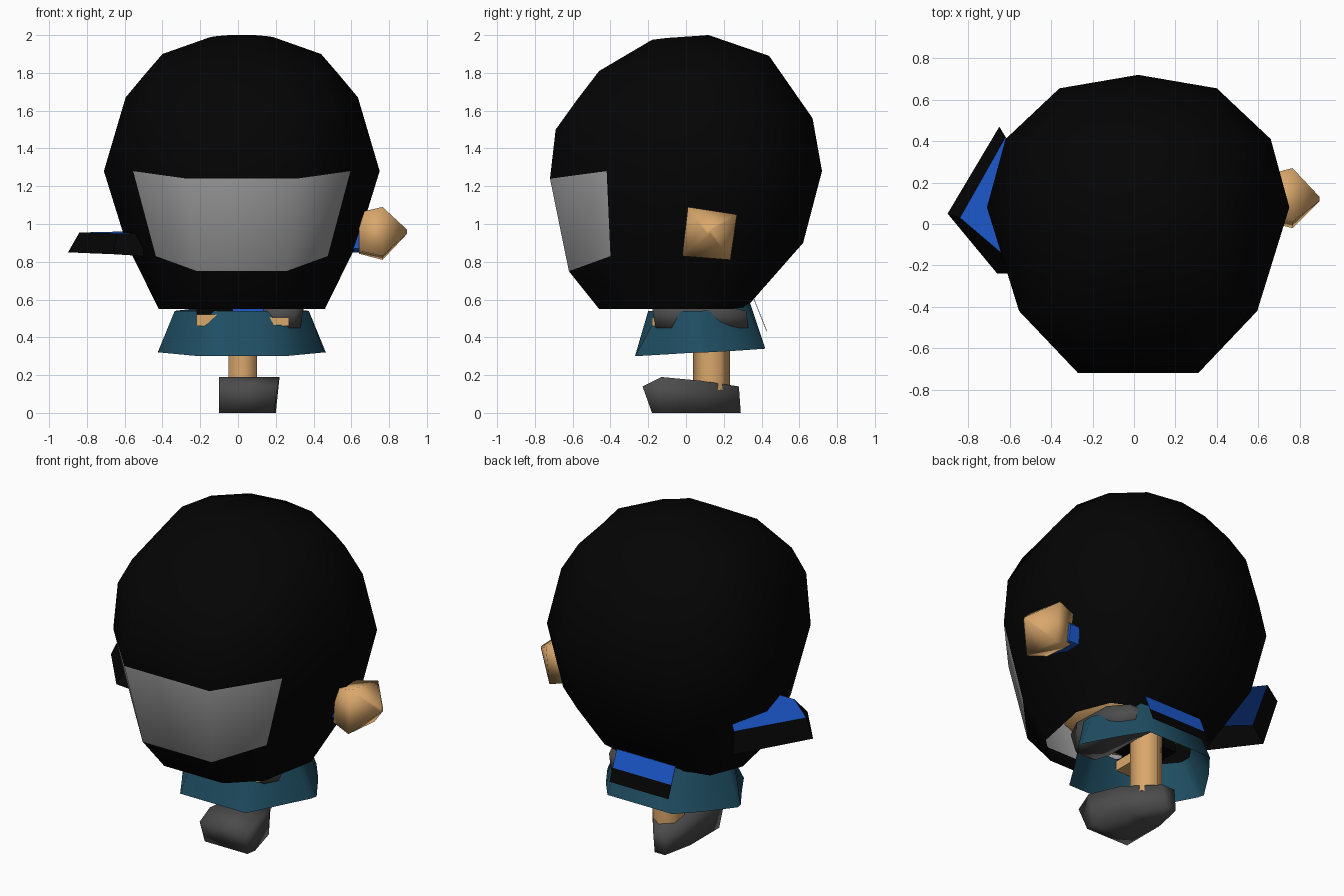
import bpy
import bmesh
import math

cube = bpy.data.objects.get("Cube")
if cube:
    bpy.data.objects.remove(cube, do_unlink=True)

CX = 0.02  # middle line of the body


def material(name, r, g, b):
    m = bpy.data.materials.new(name)
    m.use_nodes = True
    m.diffuse_color = (r, g, b, 1)
    bsdf = m.node_tree.nodes["Principled BSDF"]
    bsdf.inputs["Base Color"].default_value = (r, g, b, 1)
    bsdf.inputs["Roughness"].default_value = 0.8
    return m


BLACK = material("black", 0.0012, 0.0012, 0.0012)
GLASS = material("visor grey", 0.33, 0.33, 0.33)
SKIN = material("skin", 0.7, 0.39, 0.15)
TEAL = material("teal", 0.014, 0.077, 0.125)
SHOE = material("dark grey", 0.072, 0.072, 0.072)
BLUE = material("blue", 0.012, 0.1, 0.62)


def loft(name, rings, mats, caps=(True, True), smooth=None, rule=None, gap=0):
    """Skin a list of equal-length rings, leaving out the last gap sides."""
    bm = bmesh.new()
    rows = [[bm.verts.new(p) for p in ring] for ring in rings]
    n = len(rows[0])
    for low, high in zip(rows, rows[1:]):
        for i in range(n - gap):
            j = (i + 1) % n
            bm.faces.new((low[i], low[j], high[j], high[i]))
    if caps[0]:
        bm.faces.new(rows[0][::-1])
    if caps[1]:
        bm.faces.new(rows[-1])
    bmesh.ops.recalc_face_normals(bm, faces=bm.faces)
    for f in bm.faces:
        f.material_index = rule(f.calc_center_median(), f.normal) if rule else 0
    mesh = bpy.data.meshes.new(name)
    bm.to_mesh(mesh)
    bm.free()
    for m in mats:
        mesh.materials.append(m)
    ob = bpy.data.objects.new(name, mesh)
    bpy.context.collection.objects.link(ob)
    if smooth:
        bpy.ops.object.select_all(action="DESELECT")
        ob.select_set(True)
        bpy.context.view_layer.objects.active = ob
        bpy.ops.object.shade_smooth_by_angle(angle=math.radians(smooth))


def mirrored(half):
    """Half outline, front to back, completed across the middle line."""
    right = [(CX + x, y, z) for x, y, z in half]
    left = [(CX - x, y, z) for x, y, z in reversed(half) if x > 0.001]
    return right + left


def flat(points, z):
    return [(x, y, z) for x, y in points]


def block(name, x0, x1, y0, y1, z0, z1, mat):
    base = [(x0, y0), (x1, y0), (x1, y1), (x0, y1)]
    loft(name, [flat(base, z0), flat(base, z1)], [mat])


# Helmet: open rim and jaw below, brow at the widest, then a dome leaning back
rim = [(.2, -.46, .55), (.37, -.3, .55), (.44, .05, .55),
       (.36, .25, .55), (.2, .31, .56), (0, .33, .57)]
jaw = [(.235, -.62, .75), (.455, -.4, .83), (.612, .08, .9),
       (.55, .38, .9), (.32, .57, .9), (0, .62, .9)]
brow = [(.29, -.72, 1.24), (.575, -.42, 1.28), (.73, .08, 1.28),
        (.64, .41, 1.28), (.38, .655, 1.28), (0, .72, 1.28)]
dome = [(.28, -.69, 1.5), (.53, -.44, 1.58), (.615, .05, 1.67),
        (.57, .37, 1.62), (.34, .59, 1.58), (0, .67, 1.56)]
shoulder = [(.25, -.575, 1.66), (.46, -.4, 1.73), (.515, .04, 1.79),
            (.48, .33, 1.78), (.29, .5, 1.74), (0, .555, 1.725)]
crown = [(.18, -.46, 1.81), (.35, -.3, 1.85), (.42, .03, 1.9),
         (.37, .24, 1.9), (.21, .39, 1.9), (0, .44, 1.89)]
peak = [(.08, -.18, 1.975), (.13, -.1, 1.985), (.165, 0, 1.99),
        (.13, .07, 1.995), (.07, .11, 2), (0, .12, 2)]
loft("helmet", [mirrored(r) for r in (rim, jaw, brow, dome, shoulder, crown, peak)],
     [BLACK, GLASS], caps=(False, True), smooth=60,
     rule=lambda c, n: 1 if .85 < c.z < 1.25 and c.y < -.4 else 0)

# Head inside the helmet
head = []
for z, r in ((.6, .26), (.68, .36), (.95, .42), (1.3, .4)):
    head.append([(CX + r * math.cos(a), r * math.sin(a) - .02, z)
                 for a in (math.tau * k / 8 for k in range(8))])
loft("head", head, [SKIN], smooth=60)

# Shorts: open flared band
waist = [(.09, -.2, .54), (.2, -.14, .54), (.28, -.08, .54), (.355, .01, .54),
         (.355, .08, .54), (.27, .2, .55), (.2, .32, .58), (0, .34, .58)]
hem = [(.1, -.27, .3), (.225, -.27, .3), (.33, -.1, .31), (.435, .06, .32),
       (.445, .1, .32), (.33, .28, .33), (.22, .42, .34), (0, .42, .34)]
loft("shorts", [mirrored(hem), mirrored(waist)], [TEAL], caps=(False, False), smooth=80)

# Thighs and jacket front showing between shorts and helmet
block("right_thigh", -.22, -.03, -.19, -.05, .46, .52, SKIN)
block("left_thigh", .14, .27, -.18, -.05, .46, .505, SKIN)
block("jacket_front", -.05, .18, -.12, .2, .52, .62, BLACK)
block("jacket_front_panel", -.03, .17, -.128, -.12, .53, .62, BLUE)
block("jacket_trim", -.22, -.05, -.17, .1, .52, .62, BLACK)

# Standing leg
leg = [(.025 + .088 * math.cos(a), .135 + .097 * math.sin(a))
       for a in (math.tau * (k + .5) / 6 for k in range(6))]
loft("leg", [flat(leg, .12), flat(leg, .52)], [SKIN], smooth=65)


def shoe(name, slices):
    """Shoe skinned from toe to heel: y low and top, x sides, z low and top."""
    rows = []
    for y_low, y_top, left, right, low, top in slices:
        rows.append([(left, y_low, low), (right, y_low, low),
                     (right + .02, y_top, top), (left, y_top, top)])
    loft(name, rows, [SHOE], smooth=130)


shoe("standing_shoe", [(-.18, -.23, -.1, .19, 0, .14), (-.12, -.13, -.1, .2, 0, .19),
                       (.1, .08, -.1, .14, 0, .17), (.29, .28, -.06, .01, 0, .14)])
shoe("raised_shoe", [(-.16, -.18, .15, .29, .45, .56), (-.08, -.08, .12, .33, .45, .58),
                     (.18, .18, .12, .33, .45, .57), (.33, .32, .1, .28, .45, .54)])

# Left hand: a blunt block ending in a point
knuckles = [(-.02, .83), (.235, .81), (.27, 1.05), (.01, 1.09)]
hand = []
for x, size in ((.64, .78), (.765, 1), (.895, .08)):
    hand.append([(x, .12 + (y - .12) * size, .96 + (z - .96) * size) for y, z in knuckles])
loft("left_hand", hand, [SKIN], smooth=130)

# Left cuff behind the hand
cuff = [(.04, .87), (.14, .85), (.235, .85), (.25, .95), (.2, 1.0), (.05, 1.0)]
loft("left_cuff", [[(x, y, z) for y, z in cuff] for x in (.6, .67)], [BLUE])

# Right sleeve: hollow, black flared trim with a blue top
trim = [(-.5, -.24, .83), (-.66, -.24, .84), (-.9, .05, .85), (-.65, .47, .845), (-.5, .3, .83)]
top = [(-.5, -.14, .95), (-.64, -.14, .95), (-.84, .03, .955), (-.62, .42, .96), (-.5, .28, .955)]
loft("right_sleeve", [trim, top], [BLACK, BLUE], caps=(False, True), gap=2,
     rule=lambda c, n: 1 if abs(n.z) > .9 else 0)

# Jacket tail hanging behind: blue cloth over a black hem
tail = [[(-.18, y, z), (.22, y, z), (.22, y - .003, z), (-.18, y - .003, z)]
        for y, z in ((.36, .605), (.4, .505), (.43, .43))]
loft("jacket_tail", tail, [BLUE, BLACK], rule=lambda c, n: 1 if c.z < .485 else 0)
